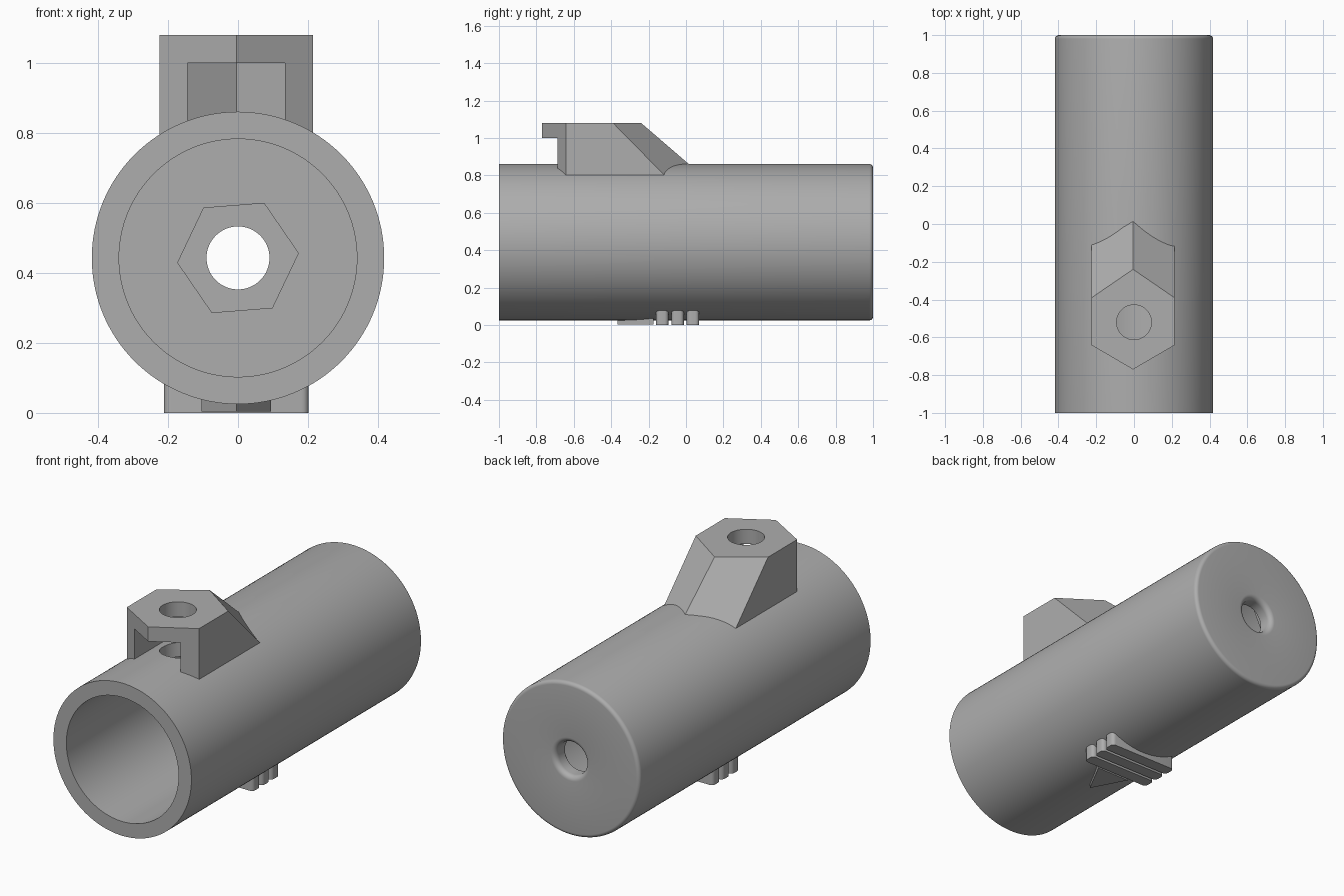
import bpy, bmesh, math
from mathutils import Matrix

if "Cube" in bpy.data.objects:
    bpy.data.objects.remove(bpy.data.objects["Cube"])

grey = bpy.data.materials.new("plain grey")
grey.use_nodes = True
grey.diffuse_color = (0.42, 0.42, 0.42, 1)
grey.node_tree.nodes["Principled BSDF"].inputs["Base Color"].default_value = grey.diffuse_color

AXIS_Z = 0.443          # height of the tube axis
OUTER, BORE, HOLE = 0.418, 0.34, 0.09
MOUNT_X, MOUNT_Y = -0.005, -0.515


def finish(bm, name):
    bmesh.ops.recalc_face_normals(bm, faces=bm.faces)
    mesh = bpy.data.meshes.new(name)
    bm.to_mesh(mesh)
    bm.free()
    mesh.materials.append(grey)
    obj = bpy.data.objects.new(name, mesh)
    bpy.context.collection.objects.link(obj)
    return obj


def loft(name, lower, upper):
    """Solid between two matching rings of points."""
    bm = bmesh.new()
    a = [bm.verts.new(p) for p in lower]
    b = [bm.verts.new(p) for p in upper]
    bm.faces.new(a)
    bm.faces.new(b)
    for i in range(len(a)):
        j = (i + 1) % len(a)
        bm.faces.new((a[i], a[j], b[j], b[i]))
    return finish(bm, name)


def prism(name, outline, z0, z1):
    return loft(name, [(x, y, z0) for x, y in outline], [(x, y, z1) for x, y in outline])


def ring(n, r, cx=0, cy=0, turn=0.0):
    angles = [turn + math.tau * i / n for i in range(n)]
    return [(cx + r * math.cos(t), cy + r * math.sin(t)) for t in angles]


def fillet(r, y, radius, start):
    """Quarter round in the lathe profile, centred on (r, y)."""
    steps = [math.radians(start + 15 * i) for i in range(7)]
    return [(r + radius * math.cos(t), y + radius * math.sin(t)) for t in steps]


def cut(obj, cutter):
    mod = obj.modifiers.new("cut", "BOOLEAN")
    mod.operation, mod.solver, mod.object = "DIFFERENCE", "EXACT", cutter
    bpy.context.view_layer.objects.active = obj
    bpy.ops.object.modifier_apply(modifier=mod.name)


def smooth(obj):
    bpy.ops.object.select_all(action="DESELECT")
    obj.select_set(True)
    bpy.context.view_layer.objects.active = obj
    bpy.ops.object.shade_smooth_by_angle(angle=math.radians(30))


# Tube: lathed shell with a bored, rounded end wall
profile = [(BORE, -1), (OUTER, -1)]
profile += fillet(OUTER - 0.02, 0.98, 0.02, 0)
profile += fillet(HOLE + 0.028, 0.972, 0.028, 90)
profile += [(HOLE, 0.85), (BORE, 0.85)]
bm = bmesh.new()
verts = [bm.verts.new((r, y, 0)) for r, y in profile]
edges = [bm.edges.new((v, verts[i - 1])) for i, v in enumerate(verts)]
bmesh.ops.spin(bm, geom=verts + edges, cent=(0, 0, 0), axis=(0, 1, 0),
               angle=math.tau, steps=128, use_merge=True)
bmesh.ops.remove_doubles(bm, verts=bm.verts, dist=1e-5)
bmesh.ops.translate(bm, verts=bm.verts, vec=(0, 0, AXIS_Z))
tube = finish(bm, "tube")

# Hexagonal nut pocket inside the end wall
pocket = prism("pocket_cutter", ring(6, 0.173, turn=math.radians(4.5)), -0.92, -0.8)
pocket.data.transform(Matrix.Translation((0, 0, AXIS_Z)) @ Matrix.Rotation(math.pi / 2, 4, "X"))

# Hexagonal mount whose rear faces slope down to the tube
top = [(0, -0.77), (0.219, -0.642), (0.219, -0.39), (0, -0.24), (-0.219, -0.39), (-0.219, -0.642)]
base_z, top_z = 0.79, 1.08
slide = [0, 0, 0.285, 0.337, 0.285, 0]
lower = [(x + MOUNT_X, y + s, base_z) for (x, y), s in zip(top, slide)]
mount = loft("hex_mount", lower, [(x + MOUNT_X, y, top_z) for x, y in top])

# Nut slot open to the front, and the screw hole through mount and tube wall
w, h = 0.14, 0.081
slot = prism("slot_cutter", [(MOUNT_X + x, y) for x, y in (
    (-w, -0.9), (w, -0.9), (w, MOUNT_Y + h), (0, MOUNT_Y + 2 * h), (-w, MOUNT_Y + h))], 0.7, 1.0)
screw = prism("screw_cutter", ring(48, 0.092, 0, -0.52), 0.6, 1.2)
cut(tube, pocket)
cut(tube, screw)
cut(mount, slot)
cut(mount, screw)
for cutter in (pocket, slot, screw):
    bpy.data.objects.remove(cutter)
smooth(tube)
smooth(mount)

# Grip ribs across the underside
for i, y in enumerate((-0.127, -0.045, 0.037)):
    hx, hy = 0.207, 0.033
    rib = prism(f"grip_rib_{i + 1}", [(sx * hx + MOUNT_X, y + sy * hy) for sx, sy in
                                     ((-1, -1), (1, -1), (1, 1), (-1, 1))], 0, 0.088)
    bm = bmesh.new()
    bm.from_mesh(rib.data)
    upright = [e for e in bm.edges if abs(e.verts[0].co.z - e.verts[1].co.z) > 0.01]
    bmesh.ops.bevel(bm, geom=upright, offset=0.02, segments=4, profile=0.5, affect="EDGES")
    bm.to_mesh(rib.data)
    bm.free()
    smooth(rib)

# Arrow pointing forward on the underside
prism("arrow", [(-0.105, -0.175), (-0.005, -0.365), (0.095, -0.175)], 0.004, 0.06)
